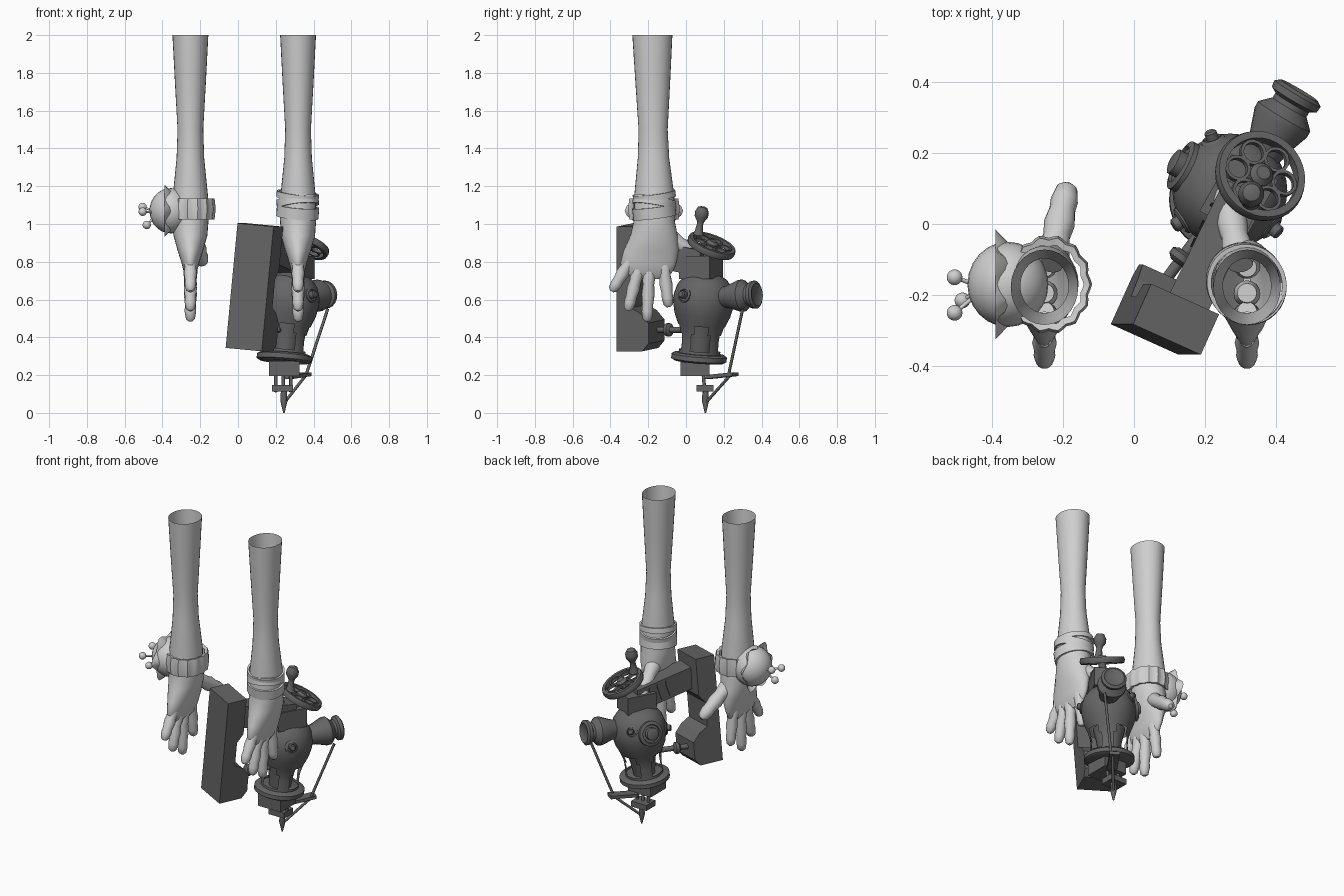
import bpy, bmesh, math
from mathutils import Vector, Matrix

cube = bpy.data.objects.get("Cube")
if cube:
    bpy.data.objects.remove(cube, do_unlink=True)


def material(name, v):
    m = bpy.data.materials.new(name)
    m.use_nodes = True
    m.diffuse_color = (v, v, v, 1)
    m.node_tree.nodes["Principled BSDF"].inputs["Base Color"].default_value = (v, v, v, 1)
    return m


PALE = material("pale grey", 0.62)
DARK = material("dark grey", 0.13)


def finish(name, bm, mat, smooth=True):
    bmesh.ops.recalc_face_normals(bm, faces=bm.faces)
    me = bpy.data.meshes.new(name)
    bm.to_mesh(me)
    bm.free()
    me.materials.append(mat)
    ob = bpy.data.objects.new(name, me)
    bpy.context.collection.objects.link(ob)
    if smooth:
        bpy.ops.object.select_all(action='DESELECT')
        ob.select_set(True)
        bpy.context.view_layer.objects.active = ob
        bpy.ops.object.shade_smooth_by_angle(angle=math.radians(40))
    return ob


def bridge(bm, rings, closed=False):
    pairs = list(zip(rings, rings[1:])) + ([(rings[-1], rings[0])] if closed else [])
    for a, b in pairs:
        for i in range(len(a)):
            j = (i + 1) % len(a)
            bm.faces.new((a[i], a[j], b[j], b[i]))


def lathe(name, prof, at, axis, mat, n=24, closed=False, caps=True,
          ripple=0, waves=8, stretch=1, cut=None):
    """Spin (radius, height) points around an axis."""
    M = Matrix.Translation(at) @ Vector(axis).to_track_quat('Z', 'Y').to_matrix().to_4x4()
    bm = bmesh.new()
    rings = []
    for r, h in prof:
        ring = []
        for i in range(n):
            a = 2 * math.pi * i / n
            q = r * (1 + ripple * math.cos(waves * a))
            ring.append(bm.verts.new((q * math.cos(a), q * math.sin(a) * stretch, h)))
        rings.append(ring)
    bridge(bm, rings, closed)
    if caps and not closed:
        bm.faces.new(rings[0])
        bm.faces.new(rings[-1])
    if cut:
        gone = [f for f in bm.faces if cut(f.calc_center_median())]
        bmesh.ops.delete(bm, geom=gone, context='FACES')
    bm.transform(M)
    return finish(name, bm, mat)


def rod(name, a, b, r0, r1=None, mat=DARK, n=12):
    a, b = Vector(a), Vector(b)
    return lathe(name, [(r0, 0), (r1 or r0, (b - a).length)], a, b - a, mat, n)


def ball(name, at, r, mat, squash=(1, 1, 1)):
    bm = bmesh.new()
    bmesh.ops.create_uvsphere(bm, u_segments=24, v_segments=14, radius=r)
    bm.transform(Matrix.Translation(at) @ Matrix.Diagonal((*squash, 1)))
    return finish(name, bm, mat)


def prism(name, pts, width, at, mat, tilt=(0, 0, 1), u=(0.41, 0.91, 0)):
    """Extrude a (depth, height) outline sideways in the machine's frame."""
    u, w = Vector(u), Vector(tilt)
    s = u.cross(w).normalized()
    bm = bmesh.new()
    rings = [[bm.verts.new(Vector(at) + u * p + w * q + s * k) for p, q in pts]
             for k in (-width / 2, width / 2)]
    bridge(bm, rings)
    for ring in rings:
        bm.faces.new(ring)
    return finish(name, bm, mat, False)


def block(name, a, b, wide, high, mat=DARK):
    a, b = Vector(a), Vector(b)
    d = b - a
    h = high / 2
    return prism(name, [(0, -h), (1, -h), (1, h), (0, h)], wide, a, mat, u=d)


# Arms: open sleeve flowing into a flat palm, plus five fingers
ARM = [(2, .095, .106, -.178), (1.75, .082, .092, -.176), (1.5, .068, .077, -.174),
       (1.35, .073, .083, -.172), (1.15, .093, .106, -.168), (1.02, .096, .108, -.168),
       (.94, .09, .125, -.17), (.86, .068, .145, -.185), (.79, .046, .148, -.2),
       (.74, .034, .125, -.2), (.71, .012, .07, -.2)]
FINGERS = [("little", -.28, .83, -.38, .665, .034), ("ring", -.25, .77, -.302, .565, .034),
           ("middle", -.195, .77, -.205, .51, .034), ("index", -.12, .80, -.095, .585, .034)]


def arm(side, sx):
    cx = .033 + sx * .285
    bm = bmesh.new()
    rings = []
    for z, hx, hy, cy in ARM:
        rings.append([bm.verts.new((cx + hx * math.cos(a), cy + hy * math.sin(a), z))
                      for a in (2 * math.pi * i / 28 for i in range(28))])
    bridge(bm, rings)
    bm.faces.new(rings[-1])
    finish(side + "_arm", bm, PALE)

    def finger(label, a, b, r):
        a, b = Vector(a), Vector(b)
        L = (b - a).length
        prof = [(r * .8, -.02), (r * 1.1, L * .1), (r * .88, L * .35), (r * 1.02, L * .55),
                (r * .85, L * .75), (r * .9, L * .9), (r * .7, L + r * .4), (r * .3, L + r * .75)]
        lathe(f"{side}_{label}", prof, a, b - a, PALE, 16)
    for label, y0, z0, y1, z1, r in FINGERS:
        finger(label + "_finger", (cx, y0, z0), (cx, y1, z1), r)
    finger("thumb", (cx - sx * .02, -.1, .94), (cx - sx * .06, .085, .81), .043)


arm("right", -1)
arm("left", 1)

# Right wrist: gathered cuff with a round flower ornament
lathe("gathered_cuff", [(.095, -.05), (.112, -.055), (.118, 0), (.112, .055), (.095, .05)],
      (-.24, -.17, 1.08), (0, 0, 1), PALE, 56, True, ripple=.035, waves=14, stretch=1.15)
ball("flower_ball", (-.355, -.17, 1.07), .12, PALE, (.95, 1, 1))
lathe("flower_petals", [(.06, 0), (.1, .015), (.137, .055)], (-.335, -.17, 1.07),
      (-1, 0, 0), PALE, 36, caps=False, ripple=.13, waves=6)
for i, p in enumerate([(-.505, -.15, 1.09), (-.483, -.215, .995), (-.505, -.25, 1.065)]):
    ball(f"stamen_tip_{i}", p, .022, PALE)
    rod(f"stamen_{i}", (-.42, -.18, 1.06), p, .006, mat=PALE)

# Left wrist: crossed wrap bands
for i, (z, tx, ty, h) in enumerate([(1.065, .08, -.12, .03), (1.115, -.1, .16, .022), (1.15, .1, -.12, .016)]):
    lathe(f"wrap_band_{i}", [(.098, -h), (.11, -h), (.11, h), (.098, h)],
          (.316, -.168, z), (tx, ty, 1), PALE, 32, True, stretch=1.06)

# Power pack with stepped back
LEAN = (.095, 0, 1)
prism("power_pack", [(0, 0), (.15, 0), (.185, .04), (.185, .15), (.14, .2), (.085, .23), (.085, .38),
                     (.125, .43), (.125, .66), (0, .66)], .21, (.03, -.325, .335), DARK, LEAN)
rod("pack_connector", (.08, -.17, .44), (.22, .02, .44), .016)
lathe("connector_knob", [(.02, 0), (.035, .012), (.035, .03), (.02, .04)], (.12, -.11, .44),
      (.6, .8, 0), DARK)

# Beam from pack to machine, with raised slats on its outer side
B0, B1 = Vector((.15, -.23, .86)), Vector((.31, .1, .79))
block("beam", B0, B1, .12, .14)
block("beam_head", (.25, .0, .77), (.34, .16, .77), .15, .12)
out = Vector((-.9, .43, 0))
for k in range(3):
    p = B0.lerp(B1, .42 + .15 * k) + out * .062
    block(f"beam_slat_{k}", p + Vector((0, 0, -.04)), p + Vector((.012, .025, .04)), .008, .02)

# Bulbous body with arched openings over a base flange
UP = Vector((.08, .08, 1))
BASE = Vector((.245, .068, .28))


def arch(c):
    a = (math.atan2(c.y, c.x) % (math.pi / 2)) - math.pi / 4
    room = .42 if c.z < .14 else .27
    return .05 < c.z < .185 and abs(a) < room


lathe("body_shell", [(.11, .01), (.11, .05), (.108, .1), (.112, .14), (.125, .185), (.148, .24), (.161, .3),
                     (.16, .34), (.145, .395), (.115, .435), (.07, .46)], BASE, UP, DARK, 40, cut=arch)
lathe("inner_core", [(.06, 0), (.075, .12), (.095, .2)], BASE, UP, DARK)
lathe("base_flange", [(.13, -.01), (.147, 0), (.147, .025), (.13, .035)], BASE, UP, DARK, 32)
CORE = BASE + UP * .31
for i, (d, r) in enumerate([((-.85, .45, .25), .075), ((-.8, -.5, .1), .04), ((.7, -.6, .2), .04),
                            ((-.3, .9, .35), .035)]):
    d = Vector(d).normalized()
    lathe(f"round_port_{i}", [(r, -.03), (r, .012), (r * .75, .018), (r * .7, .01), (r * .5, .01),
                              (r * .5, .035), (r * .35, .04)], CORE + d * .15, d, DARK)

# Working head: chuck, guide rods, clamp and needle
block("chuck", (.245, -.03, .235), (.245, .125, .235), .16, .08)
for dx in (-.04, 0, .04):
    rod(f"guide_rod_{dx:+.2f}", (.24 + dx, .09, .22), (.24 + dx, .1, .11), .009)
block("needle_clamp", (.235, .055, .13), (.235, .145, .13), .11, .035)
lathe("needle", [(.016, 0), (.018, .07), (.004, .13)], (.243, .103, .13), (0, 0, -1), DARK, 12)

# Rear cup and its linkage
lathe("rear_cup", [(.05, -.06), (.062, 0), (.085, .065), (.085, .085), (.055, .115), (.055, .13),
                   (.073, .14), (.075, .16), (.06, .17), (.045, .16)], (.38, .23, .615), (.5, .85, .07), DARK, 20)
rod("tall_link", (.475, .3, .55), (.36, .225, .2), .008)
rod("low_link", (.36, .235, .2), (.25, .11, .06), .008)
block("link_foot", (.27, .12, .19), (.365, .26, .205), .06, .02)

# Hand wheel with petal tracery and a crank knob
N = Vector((.33, .33, .88)).normalized()
HUB = Vector((.355, .135, .885))
lathe("wheel_rim", [(.108, -.018), (.128, -.018), (.133, 0), (.128, .018), (.108, .018)],
      HUB, N, DARK, 36, True)
lathe("wheel_hub", [(.03, -.02), (.034, .015), (.02, .03)], HUB, N, DARK)
rod("wheel_shaft", HUB - N * .14, HUB, .022)
side = N.orthogonal().normalized()
for k in range(6):
    d = Matrix.Rotation(math.pi / 3 * k, 3, N) @ side
    lathe(f"wheel_petal_{k}", [(.029, -.009), (.038, -.009), (.038, .009), (.029, .009)],
          HUB + d * .07, N, DARK, 16, True)
lathe("crank_knob", [(.03, 0), (.022, .02), (.017, .06), (.02, .075), (.036, .1), (.037, .125), (.025, .15), (.01, .155)],
      (.325, .065, .94), (.04, .16, 1), DARK, 16)
